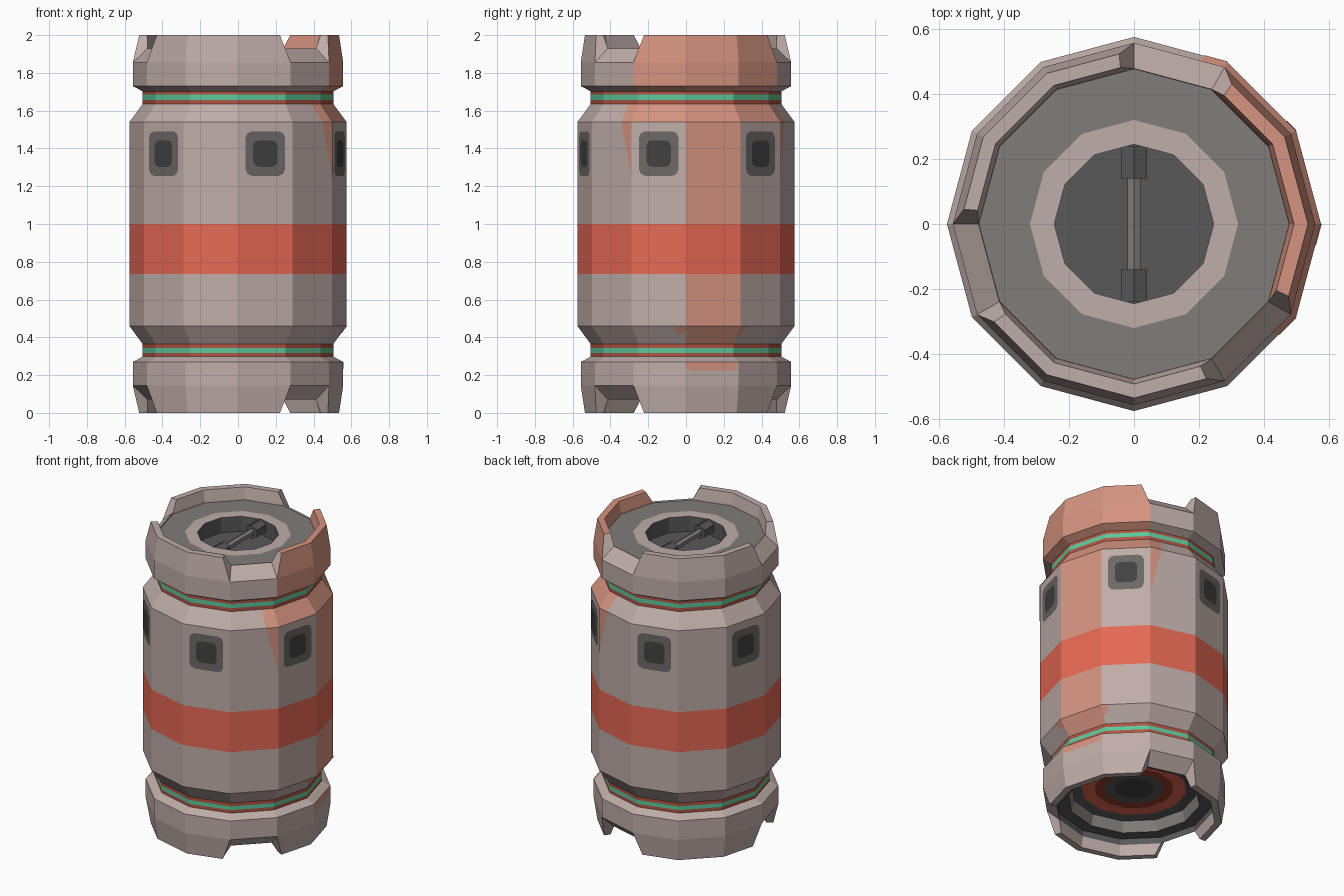
import bpy, bmesh, math
from mathutils import Vector

if "Cube" in bpy.data.objects:
    bpy.data.objects.remove(bpy.data.objects["Cube"])

N = 12


def lin(c):
    c /= 255
    return c / 12.92 if c < 0.04045 else ((c + 0.055) / 1.055) ** 2.4


def material(name, rgb):
    m = bpy.data.materials.new(name)
    m.diffuse_color = (*[lin(c) for c in rgb], 1)
    m.use_nodes = True
    m.node_tree.nodes["Principled BSDF"].inputs["Base Color"].default_value = m.diffuse_color
    return m


MATS = [material(n, c) for n, c in [
    ("taupe shell", (191, 173, 168)), ("red band", (229, 104, 84)),
    ("orange stain", (213, 147, 128)), ("green seal", (92, 200, 156)),
    ("grey deck", (129, 124, 120)), ("dark grey metal", (90, 89, 89)),
    ("window frame grey", (108, 104, 102)), ("near black", (66, 65, 65)),
    ("rust red neck", (176, 84, 66)), ("deep red base", (150, 62, 46))]]
TAUPE, RED, ORANGE, GREEN, DECK, DARK, FRAME, BLACK, RUST, DEEP = range(10)


def pos(r, z, a):
    """Point at radius r, height z, a counted in twelfths of a turn."""
    t = a * 2 * math.pi / N
    return Vector((r * math.cos(t), r * math.sin(t), z))


def finish(name, bm):
    me = bpy.data.meshes.new(name)
    bm.to_mesh(me)
    bm.free()
    for m in MATS:
        me.materials.append(m)
    ob = bpy.data.objects.new(name, me)
    bpy.context.collection.objects.link(ob)
    return ob


def add_face(bm, pts, mat, flip=False):
    vs = [bm.verts.new(p) for p in (reversed(pts) if flip else pts)]
    bm.faces.new(vs).material_index = mat


def lathe(name, prof, mat):
    """Twelve-sided turning; mat(segment, band) picks the colour."""
    bm = bmesh.new()
    for i, ((r0, z0), (r1, z1)) in enumerate(zip(prof, prof[1:])):
        for s in range(N):
            pts = [pos(r0, z0, s)]
            if r0:
                pts.append(pos(r0, z0, s + 1))
            pts.append(pos(r1, z1, s + 1))
            if r1:
                pts.append(pos(r1, z1, s))
            add_face(bm, pts, mat(s, i))
    bmesh.ops.remove_doubles(bm, verts=bm.verts, dist=1e-5)
    return finish(name, bm)


# Main drum with necks, shoulders and painted band
BODY = [(.505, .275), (.505, .317), (.505, .343), (.505, .365), (.575, .46), (.575, .735),
        (.575, 1.0), (.575, 1.54), (.505, 1.635), (.505, 1.657), (.505, 1.685), (.505, 1.725)]
BANDS = [RUST, GREEN, RUST, TAUPE, TAUPE, RED, TAUPE, TAUPE, RUST, GREEN, RUST]


def body_mat(s, i):
    stained = (i in (3, 4, 6) and s == 0) or (i == 7 and s in (11, 0, 1))
    return ORANGE if stained else BANDS[i]


lathe("drum_body", BODY, body_mat)


# Crown collars: a low ring with three raised blocks, mirrored for the base
def collar(name, top):
    bm = bmesh.new()
    low = [(.5, 1.70), (.557, 1.73), (.557, 1.855), (.478, 1.93), (.475, 1.885)]
    high = [(.557, 1.855), (.535, 2.0), (.492, 2.0), (.478, 1.93)]

    def put(pts, mat):
        if not top:
            pts = [Vector((p.x, p.y, 2 - p.z)) for p in pts]
        add_face(bm, pts, mat, not top)

    def station(k, a, s0):
        """Raised profile point, pulled in along the chord at block ends."""
        r, z = high[k]
        p = pos(r, z, a)
        if k in (1, 2):
            if a == s0:
                p = p.lerp(pos(r, z, a + 1), .17)
            elif a == s0 + 3:
                p = p.lerp(pos(r, z, a - 1), .17)
        return p

    for s in range(N):
        raised = s % 4 != 2
        mat = ORANGE if top and s in (11, 0, 1) else TAUPE
        for i, ((r0, z0), (r1, z1)) in enumerate(zip(low, low[1:])):
            if not (raised and i == 2):
                put([pos(r0, z0, s), pos(r0, z0, s + 1), pos(r1, z1, s + 1), pos(r1, z1, s)],
                    DARK if i == 3 and not top else mat)
    for s0 in (3, 7, 11):
        mat = ORANGE if top and s0 == 11 else TAUPE
        for a in range(s0, s0 + 3):
            for k in range(3):
                put([station(k, a, s0), station(k, a + 1, s0),
                     station(k + 1, a + 1, s0), station(k + 1, a, s0)], mat)
        put([station(k, s0, s0) for k in range(4)], TAUPE)
        put([station(k, s0 + 3, s0) for k in (3, 2, 1, 0)], TAUPE)
    bmesh.ops.remove_doubles(bm, verts=bm.verts, dist=1e-5)
    return finish(name, bm)


collar("top_collar", True)
collar("bottom_collar", False)

# Top deck with recessed well, and stepped underside
lathe("top_deck", [(.477, 1.92), (.32, 1.92), (.245, 1.92), (.245, 1.82), (0, 1.82)],
      lambda s, i: (DECK, TAUPE, DARK, DARK)[i])
lathe("underside", [(0, .19), (.12, .19), (.18, .19), (.24, .19), (.32, .19), (.38, .18),
                    (.40, .11), (.477, .11)],
      lambda s, i: (BLACK, DARK, DEEP, RED, DARK, DECK, DARK)[i])


# Handle across the well: a slim six-sided bar between two thicker mounts
def hex_rod(name, r, length, y, mat):
    bm = bmesh.new()
    bmesh.ops.create_cone(bm, cap_ends=True, segments=6, radius1=r, radius2=r, depth=length)
    for f in bm.faces:
        f.material_index = mat
    rod = finish(name, bm)
    rod.rotation_euler.x = math.pi / 2
    rod.location = (0, y, 1.875)


hex_rod("handle_bar", .023, .30, 0, DECK)
hex_rod("back_handle_mount", .046, .10, .19, DARK)
hex_rod("front_handle_mount", .046, .10, -.19, DARK)


# Thin painted plates lying on one facet; points are (fraction along facet, height)
def radius(z):
    for (r0, z0), (r1, z1) in zip(BODY, BODY[1:]):
        if z0 <= z <= z1:
            return r0 + (r1 - r0) * (z - z0) / (z1 - z0)
    return .557


def patch(name, s, pts, mat, lift=.002, r=None):
    bm = bmesh.new()
    add_face(bm, [pos((r or radius(z)) + lift, z, s).lerp(pos((r or radius(z)) + lift, z, s + 1), t)
                  for t, z in pts], mat)
    finish(name, bm)


def rounded(w, h, c, zc=1.373):
    """Rectangle with two-step rounded corners, counter-clockwise, sizes in units."""
    pts = []
    for k, (sx, sz) in enumerate(((1, 1), (-1, 1), (-1, -1), (1, -1))):
        for j in range(3):
            t = (k + j / 2) * math.pi / 2
            pts.append((sx * (w - c) + c * math.cos(t), sz * (h - c) + c * math.sin(t)))
    return [(.5 + x / .2977, zc + z) for x, z in pts]


for s in range(1, N, 2):
    patch("window_frame", s, rounded(.108, .118, .035), FRAME, .002)
    patch("window_pane", s, rounded(.066, .07, .028), BLACK, .004)

# Stain drips either side of the orange shoulder and at its foot
for pts in ([(.75, 1.54), (1, 1.24), (1, 1.54)],
            [(.75, 1.54), (1, 1.54), (1, 1.635), (.72, 1.635)]):
    patch("stain_drip", 10, pts, ORANGE)
    patch("stain_drip", 2, [(1 - t, z) for t, z in reversed(pts)], ORANGE)
patch("stain_foot", 11, [(.8, .42), (1, .42), (1, .46), (.77, .46)], ORANGE)
patch("stain_foot", 1, [(0, .40), (.1, .42), (.14, .46), (0, .46)], ORANGE)
patch("stain_foot", 0, [(0, .235), (.1, .225), (.97, .225), (.97, .27), (0, .27)], ORANGE, .002, .557)
